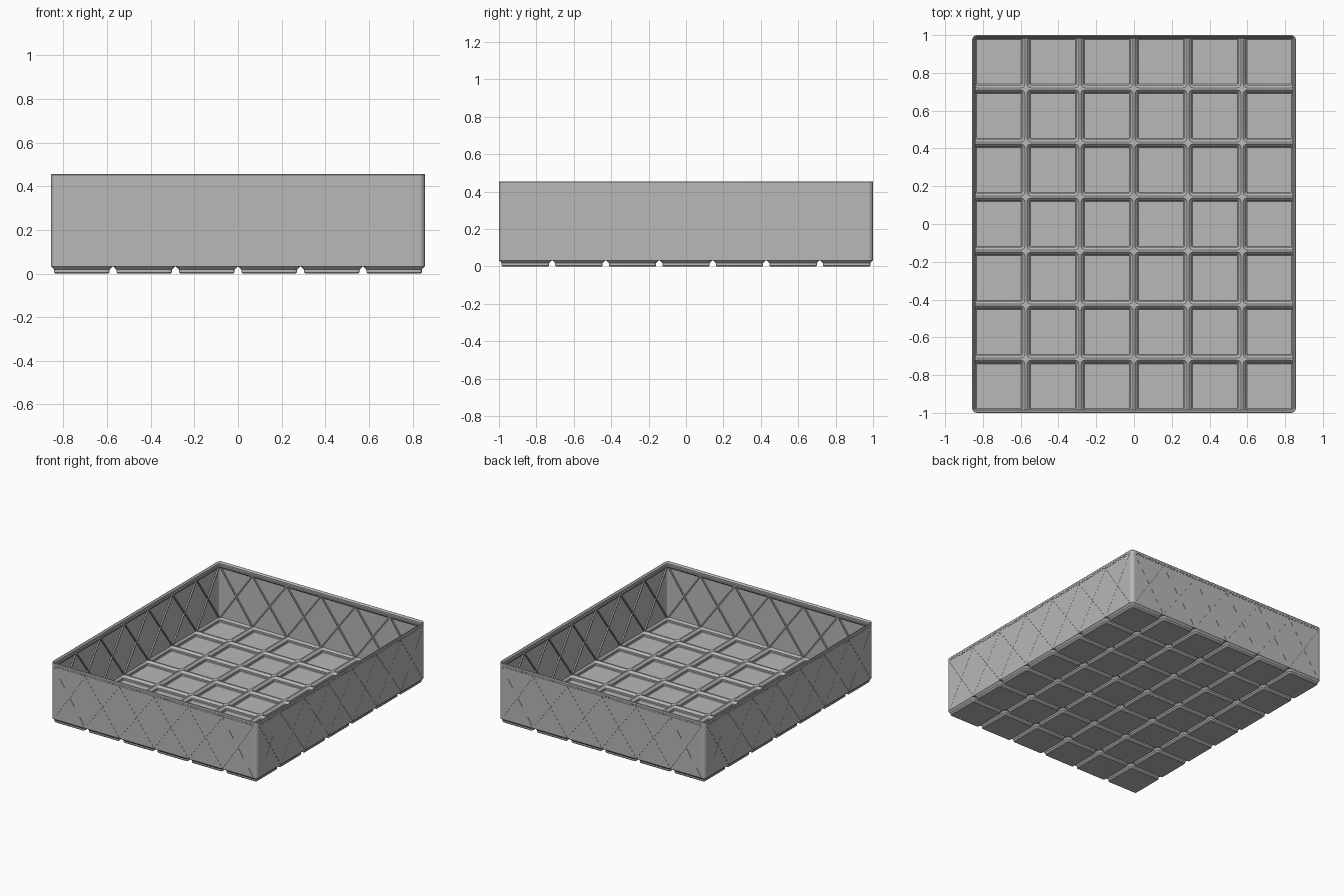
import bpy, bmesh, math

if "Cube" in bpy.data.objects:
    bpy.data.objects.remove(bpy.data.objects["Cube"])

U = 2 / 293.5                 # one millimetre in scene units
NX, NY, P = 6, 7, 42 * U      # cells and cell pitch
HX, HY, R = 251.5 / 2 * U, 1.0, 3.75 * U
SEG = 6                       # segments per rounded corner

grey = bpy.data.materials.new("mid grey")
grey.diffuse_color = (0.48, 0.48, 0.48, 1)
grey.use_nodes = True
grey.node_tree.nodes["Principled BSDF"].inputs["Base Color"].default_value = grey.diffuse_color


def finish(name, bm, smooth=True):
    bmesh.ops.recalc_face_normals(bm, faces=bm.faces)
    me = bpy.data.meshes.new(name)
    bm.to_mesh(me)
    bm.free()
    ob = bpy.data.objects.new(name, me)
    bpy.context.collection.objects.link(ob)
    me.materials.append(grey)
    bpy.ops.object.select_all(action='DESELECT')
    ob.select_set(True)
    bpy.context.view_layer.objects.active = ob
    if smooth:
        bpy.ops.object.shade_smooth_by_angle(angle=math.radians(30))
    return ob


def clamp(x, y):
    """Keep a point inside the rounded outline of the bin."""
    ax, ay = min(abs(x), HX), min(abs(y), HY)
    dx, dy = ax - (HX - R), ay - (HY - R)
    d = math.hypot(dx, dy)
    if dx > 0 and dy > 0 and d > R:
        ax, ay = HX - R + dx * R / d, HY - R + dy * R / d
    return math.copysign(ax, x), math.copysign(ay, y)


def ring(bm, cx, cy, hx, hy, r, z):
    """Vertices of a rounded rectangle."""
    out = []
    for k, (sx, sy) in enumerate([(1, 1), (-1, 1), (-1, -1), (1, -1)]):
        for i in range(SEG + 1):
            a = math.pi / 2 * (k + i / SEG)
            x, y = clamp(cx + sx * (hx - r) + r * math.cos(a),
                         cy + sy * (hy - r) + r * math.sin(a))
            out.append(bm.verts.new((x, y, z)))
    return out


def bridge(bm, a, b):
    n = len(a)
    for i in range(n):
        j = (i + 1) % n
        bm.faces.new((a[i], a[j], b[j], b[i]))


# Floor cells: stepped feet outside, hollow cup inside, flat ridge on top
CELL = [(35.8, 0.8, 0), (37.2, 1.6, 0.8), (37.2, 1.6, 2.6), (41.5, 3.75, 4.75),
        (42, 0.02, 4.75), (42, 0.02, 5.6), (40.3, 3.1, 5.6),
        (36, 1.0, 3.4), (36, 1.0, 1.6), (34.8, 0.5, 1.0)]
bm = bmesh.new()
for i in range(NX):
    for j in range(NY):
        cx, cy = (i - (NX - 1) / 2) * P, (j - (NY - 1) / 2) * P
        rings = [ring(bm, cx, cy, w / 2 * U, w / 2 * U, r * U, z * U) for w, r, z in CELL]
        for a, b in zip(rings, rings[1:]):
            bridge(bm, a, b)
        bm.faces.new(rings[0])
        bm.faces.new(rings[-1])
bmesh.ops.dissolve_degenerate(bm, dist=1e-6, edges=bm.edges)
finish("floor_cells", bm)

# Outer wall with stacking lip: (inset, height) around the cross-section
WALL = [(0, 4.75), (0, 66.4), (0.3, 66.8), (0.5, 66.8), (1.9, 65.0), (1.9, 63.2),
        (2.6, 62.5), (2.6, 61.3), (0.95, 59.6), (0.95, 4.75)]
bm = bmesh.new()
rings = [ring(bm, 0, 0, HX - d * U, HY - d * U, R - d * U, z * U) for d, z in WALL]
for a, b in zip(rings, rings[1:] + rings[:1]):
    bridge(bm, a, b)
wall = finish("outer_wall", bm)


def place(side, t, d, z):
    return [(t, -HY + d, z), (HX - d, t, z), (t, HY - d, z), (-HX + d, t, z)][side]


def prism(bm, side, outline, d0, d1):
    """Extrude a (t, z) outline through a wall from depth d0 to d1."""
    a = [bm.verts.new(place(side, t, d0, z)) for t, z in outline]
    b = [bm.verts.new(place(side, t, d1, z)) for t, z in outline]
    bridge(bm, a, b)
    bm.faces.new(a)
    bm.faces.new(b)


def crosses(bm, width, d0, d1, margin):
    """One diagonal cross per cell on all four walls."""
    z0, z1 = 5.2 * U, 61.6 * U
    for side in range(4):
        n, half = ((NX, HX), (NY, HY))[side % 2]
        lim = half - margin
        for c in range(n):
            lo, hi = (c - n / 2) * P, (c + 1 - n / 2) * P
            for t0, t1 in ((lo, hi), (hi, lo)):
                t0, t1 = (max(-lim, min(lim, t)) for t in (t0, t1))
                w = width / 2
                prism(bm, side, [(t0 - w, z0), (t0 + w, z0), (t1 + w, z1), (t1 - w, z1)], d0, d1)


# Crossed stiffening ribs on the inside
bm = bmesh.new()
crosses(bm, 1.5 * U, 0.85 * U, 2.4 * U, 2.3 * U)
finish("wall_ribs", bm, smooth=False)

# Hairline seams cut into the outside: crosses, lip lines and lip ticks
bm = bmesh.new()
S = 0.0012
crosses(bm, S, -0.3 * U, 0.4 * U, 4 * U)
for side in range(4):
    n, half = ((NX, HX), (NY, HY))[side % 2]
    e = half - R - 0.001
    for z in (62.3 * U, 64.0 * U):
        prism(bm, side, [(-e, z), (e, z), (e, z + S), (-e, z + S)], -0.3 * U, 0.4 * U)
    for k in range(1, n * 10):
        t = (k - n * 5) * P / 10
        if abs(t) < e - S:
            prism(bm, side, [(t, 62.6 * U), (t + S, 62.6 * U), (t + S, 63.9 * U), (t, 63.9 * U)],
                  -0.3 * U, 0.4 * U)
cutter = finish("seam_cutter", bm, smooth=False)
cutter.hide_render = True

mod = wall.modifiers.new("seams", 'BOOLEAN')
mod.operation = 'DIFFERENCE'
mod.solver = 'EXACT'
mod.use_self = True
mod.object = cutter
bpy.context.view_layer.objects.active = wall
bpy.ops.object.modifier_apply(modifier=mod.name)
bpy.data.objects.remove(cutter)
